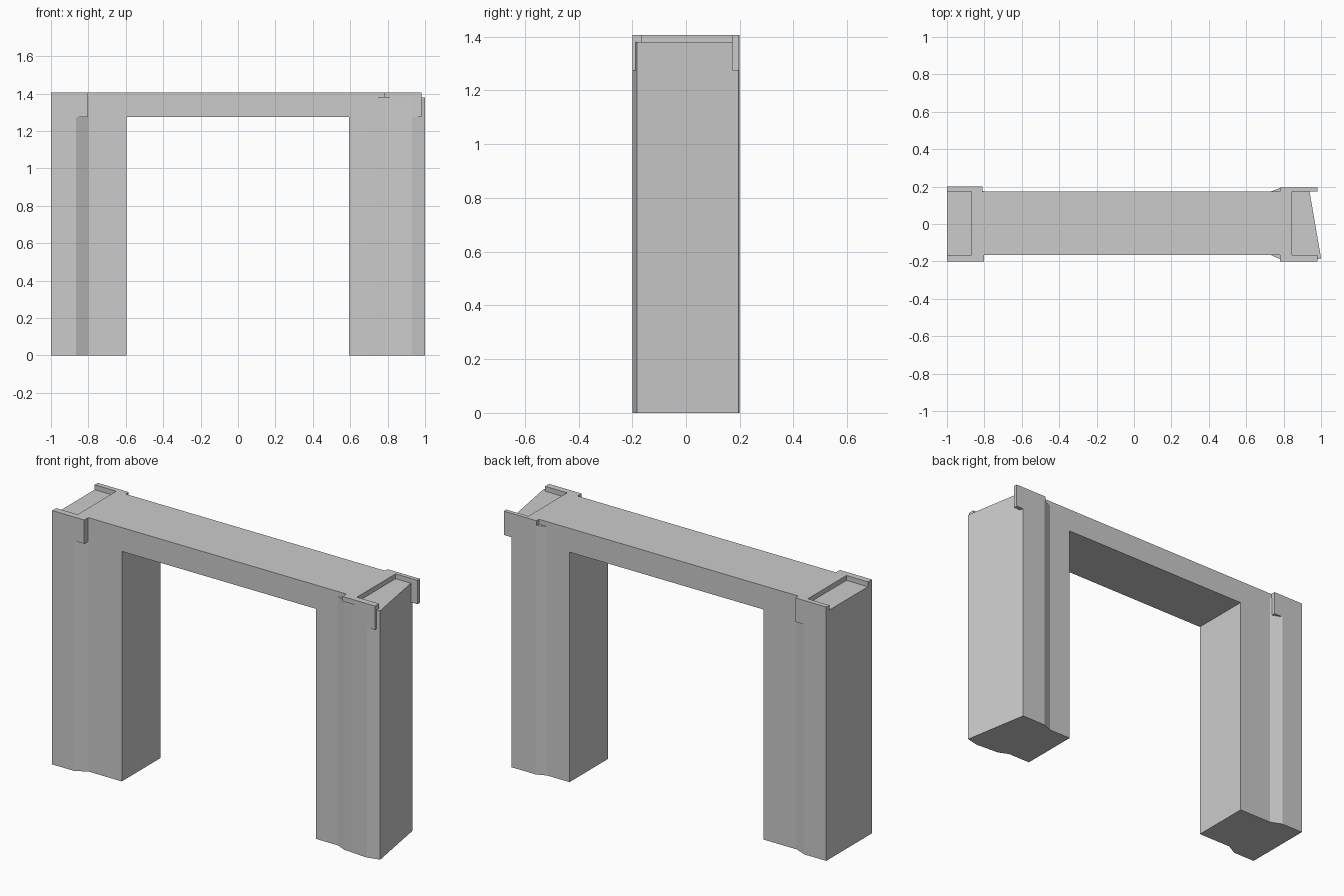
import bpy, bmesh
from mathutils import Vector

if "Cube" in bpy.data.objects:
    bpy.data.objects.remove(bpy.data.objects["Cube"])

TOP, FLOOR, UNDER = 1.407, 1.38, 1.275   # rim top, recess floor, beam underside
FRONT, BACK = -0.165, 0.173              # beam faces
OUT = 0.2                                # flared faces


def prism(name, base, offset):
    """Extrude a closed 3D outline along an offset."""
    bm = bmesh.new()
    face = bm.faces.new([bm.verts.new(p) for p in base])
    ext = bmesh.ops.extrude_face_region(bm, geom=[face], use_keep_orig=True)
    verts = [v for v in ext["geom"] if isinstance(v, bmesh.types.BMVert)]
    bmesh.ops.translate(bm, verts=verts, vec=Vector(offset))
    bmesh.ops.recalc_face_normals(bm, faces=bm.faces[:])
    mesh = bpy.data.meshes.new(name)
    bm.to_mesh(mesh)
    bm.free()
    obj = bpy.data.objects.new(name, mesh)
    bpy.context.collection.objects.link(obj)
    return obj


def upright(name, outline, z0, z1):
    return prism(name, [(x, y, z0) for x, y in outline], (0, 0, z1 - z0))


def rect(x0, x1, y0, y1):
    return [(x0, y0), (x1, y0), (x1, y1), (x0, y1)]


# Beam with inner leg halves and raised top slab
profile = [(-0.8, 0), (-0.597, 0), (-0.597, UNDER), (0.593, UNDER), (0.593, 0),
           (0.73, 0), (0.73, FLOOR), (0.845, FLOOR), (0.845, TOP),
           (-0.868, TOP), (-0.868, FLOOR), (-0.8, FLOOR)]
prism("portal_frame", [(x, FRONT, z) for x, z in profile], (0, BACK - FRONT, 0))

# Flared outer leg halves
upright("left_outer_leg", [(-1, -OUT), (-0.865, -OUT), (-0.8, FRONT),
                           (-0.8, BACK), (-0.865, OUT), (-1, OUT)], 0, FLOOR)
upright("right_outer_leg", [(0.73, FRONT), (0.785, -0.19), (0.93, -OUT), (1, -0.183),
                            (0.935, 0.195), (0.785, 0.195), (0.73, BACK)], 0, FLOOR)

# Rims bordering the end recesses, and corner blocks hanging below them
for side, s, inner, left_end in (("front", -1, FRONT, -0.803), ("back", 1, BACK, -0.81)):
    upright(f"left_{side}_rim", rect(-1, left_end, inner, s * OUT), FLOOR, TOP)
    upright(f"left_{side}_corner_block",
            [(-0.865, s * OUT), (left_end, s * OUT), (left_end, inner)], UNDER, FLOOR)
    upright(f"right_{side}_rim",
            rect(0.78, 0.98, inner, s * (OUT if s < 0 else 0.195)), FLOOR, TOP)

# Corner tabs projecting past the right leg
upright("right_front_tab", [(0.93, -OUT), (0.98, -OUT), (0.98, -0.188)], UNDER, FLOOR)
upright("right_back_tab", [(0.939, BACK), (0.98, BACK), (0.98, 0.195), (0.935, 0.195)],
        UNDER, FLOOR)
